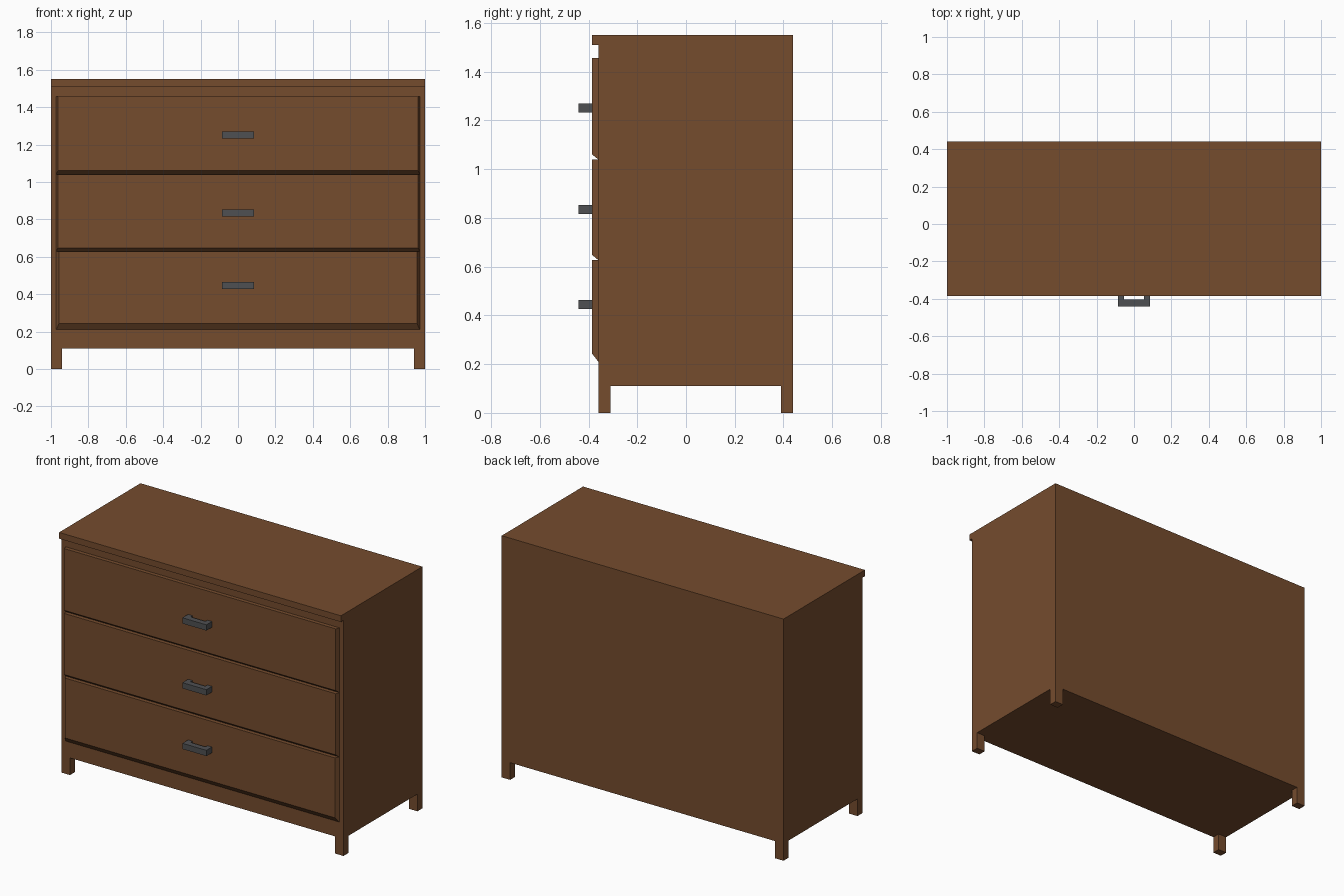
import bpy, bmesh

if "Cube" in bpy.data.objects:
    bpy.data.objects.remove(bpy.data.objects["Cube"])


def material(name, color):
    m = bpy.data.materials.new(name)
    m.diffuse_color = (*color, 1)
    m.use_nodes = True
    m.node_tree.nodes["Principled BSDF"].inputs["Base Color"].default_value = m.diffuse_color
    return m


brown = material("brown wood", (0.178, 0.072, 0.027))
grey = material("dark grey metal", (0.078, 0.08, 0.084))


def finish(name, bm, mat):
    bmesh.ops.recalc_face_normals(bm, faces=bm.faces)
    me = bpy.data.meshes.new(name)
    bm.to_mesh(me)
    bm.free()
    me.materials.append(mat)
    ob = bpy.data.objects.new(name, me)
    bpy.context.collection.objects.link(ob)
    return ob


def prism(name, points, direction, mat):
    """Extrude a closed profile along a direction."""
    bm = bmesh.new()
    face = bm.faces.new([bm.verts.new(p) for p in points])
    out = bmesh.ops.extrude_face_region(bm, geom=[face])
    verts = [v for v in out["geom"] if isinstance(v, bmesh.types.BMVert)]
    bmesh.ops.translate(bm, verts=verts, vec=direction)
    return finish(name, bm, mat)


# Cabinet with the overhanging front lip of the top
side = [(-0.36, 0.11), (0.44, 0.11), (0.44, 1.55),
        (-0.385, 1.55), (-0.385, 1.51), (-0.36, 1.51)]
prism("cabinet", [(-1, y, z) for y, z in side], (2, 0, 0), brown)

# Four corner legs
for sx, xname in ((-1, "left"), (1, "right")):
    for y0, yname in ((-0.36, "front"), (0.39, "back")):
        xa, xb = sx, sx * 0.94
        prism(f"{yname}_{xname}_leg",
              [(xa, y0, 0), (xb, y0, 0), (xb, y0 + 0.05, 0), (xa, y0 + 0.05, 0)],
              (0, 0, 0.11), brown)


# Drawer fronts, tapered towards the front at the sides and the bottom
def drawer_front(name, bottom, front_bottom, top, half_front):
    yb, yf, w = -0.36, -0.385, 0.972
    bm = bmesh.new()
    back = [bm.verts.new(p) for p in
            ((-w, yb, bottom), (w, yb, bottom), (w, yb, top), (-w, yb, top))]
    h = half_front
    front = [bm.verts.new(p) for p in
             ((-h, yf, front_bottom), (h, yf, front_bottom), (h, yf, top), (-h, yf, top))]
    bm.faces.new(front)
    bm.faces.new(back[::-1])
    for i in range(4):
        j = (i + 1) % 4
        bm.faces.new((back[i], back[j], front[j], front[i]))
    finish(name, bm, brown)


drawer_front("bottom_drawer", 0.21, 0.243, 0.627, 0.957)
drawer_front("middle_drawer", 0.627, 0.648, 1.04, 0.963)
drawer_front("top_drawer", 1.04, 1.06, 1.456, 0.963)

# U-shaped drawer handles
u = [(-0.085, -0.385), (-0.085, -0.442), (0.085, -0.442), (0.085, -0.385),
     (0.053, -0.385), (0.053, -0.405), (-0.053, -0.405), (-0.053, -0.385)]
for z, name in ((0.427, "bottom"), (0.816, "middle"), (1.232, "top")):
    prism(f"{name}_handle", [(x, y, z) for x, y in u], (0, 0, 0.037), grey)
